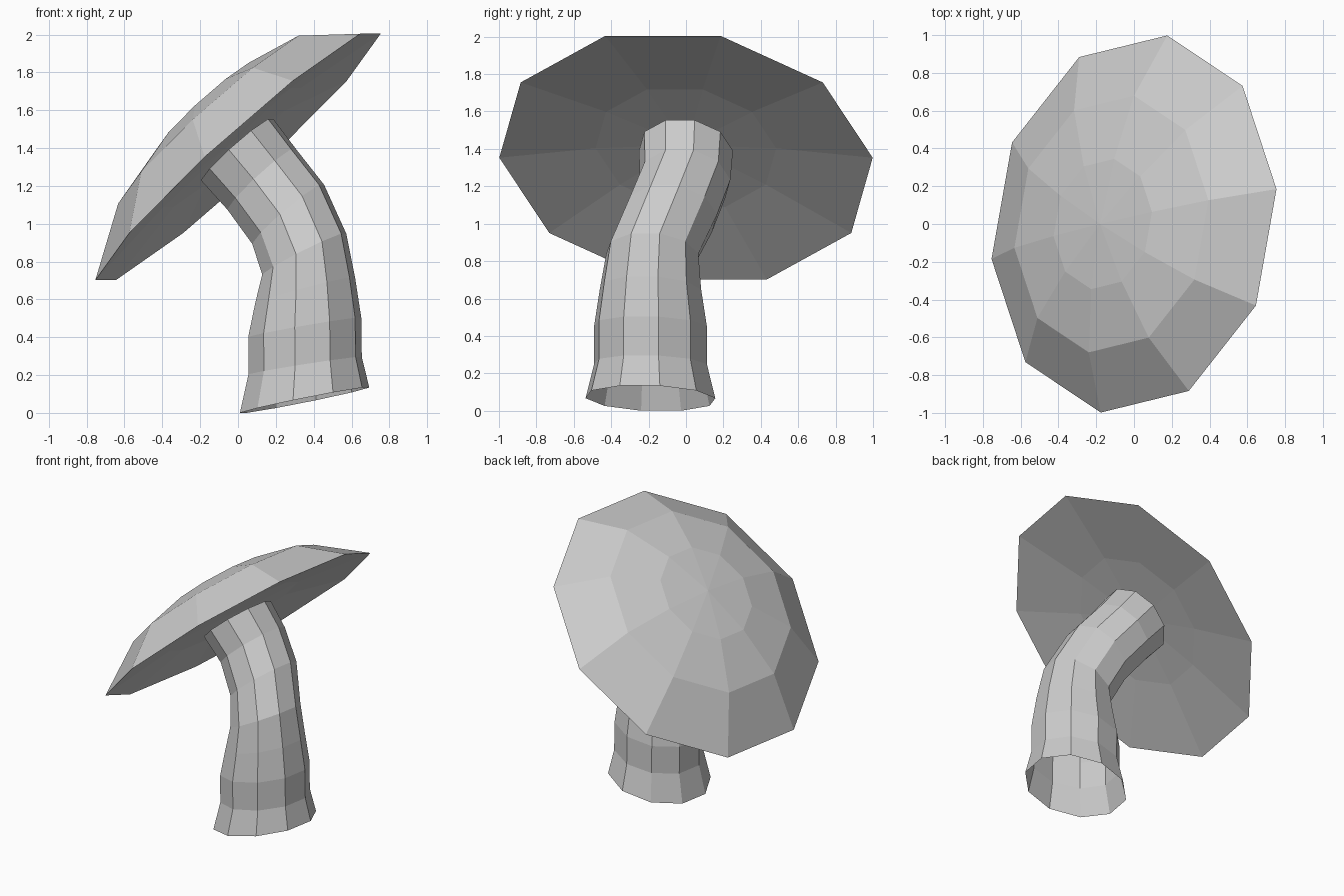
import bpy, bmesh
from math import sin, cos, radians
from mathutils import Vector

if "Cube" in bpy.data.objects:
    bpy.data.objects.remove(bpy.data.objects["Cube"])

SIDES = 10
YAW = radians(-10)


def ring(bm, centre, radius, tilt):
    """Ten-sided ring, tilted up towards +x and turned slightly about z."""
    t = radians(tilt)
    e1 = Vector((cos(YAW) * cos(t), sin(YAW) * cos(t), sin(t)))
    e2 = Vector((-sin(YAW), cos(YAW), 0))
    return [bm.verts.new(Vector(centre) + radius * (cos(radians(36 * k)) * e2 + sin(radians(36 * k)) * e1))
            for k in range(SIDES)]


def bridge(bm, a, b):
    for k in range(SIDES):
        n = (k + 1) % SIDES
        bm.faces.new((a[k], b[k], b[n], a[n]))


def fan(bm, a, tip):
    v = bm.verts.new(tip)
    for k in range(SIDES):
        bm.faces.new((a[k], v, a[(k + 1) % SIDES]))


def finish(bm, name):
    bmesh.ops.recalc_face_normals(bm, faces=bm.faces)
    mesh = bpy.data.meshes.new(name)
    bm.to_mesh(mesh)
    bm.free()
    bpy.context.collection.objects.link(bpy.data.objects.new(name, mesh))


# Cap: domed top and shallow hollow underside sharing one rim
base = Vector((0, 0, 1.353))
axis = Vector((-0.18, 0, 0.297))
bm = bmesh.new()
rim = ring(bm, base, 1.0135, 42.5)
for profile, tip in (([(0.69, 0.665), (0.35, 0.92)], 1.0), ([(0.49, 0.17)], 0.23)):
    last = rim
    for radius, height in profile:
        new = ring(bm, base + axis * height, radius, 42.5)
        bridge(bm, last, new)
        last = new
    fan(bm, last, base + axis * tip)
finish(bm, "mushroom_cap")

# Stem: bent open tube (x, y, z, radius, tilt)
path = [
    (0.352, -0.19, 0.067, 0.352, 11.5),
    (0.355, -0.19, 0.250, 0.306, 9),
    (0.353, -0.19, 0.453, 0.306, 10),
    (0.355, -0.19, 0.650, 0.275, 15),
    (0.350, -0.18, 0.840, 0.250, 27),
    (0.265, -0.08, 1.050, 0.250, 41),
    (0.125, -0.005, 1.235, 0.246, 43),
    (-0.005, 0.0, 1.392, 0.255, 42),
]
bm = bmesh.new()
rings = [ring(bm, p[:3], p[3], p[4]) for p in path]
for a, b in zip(rings, rings[1:]):
    bridge(bm, a, b)
finish(bm, "mushroom_stem")
